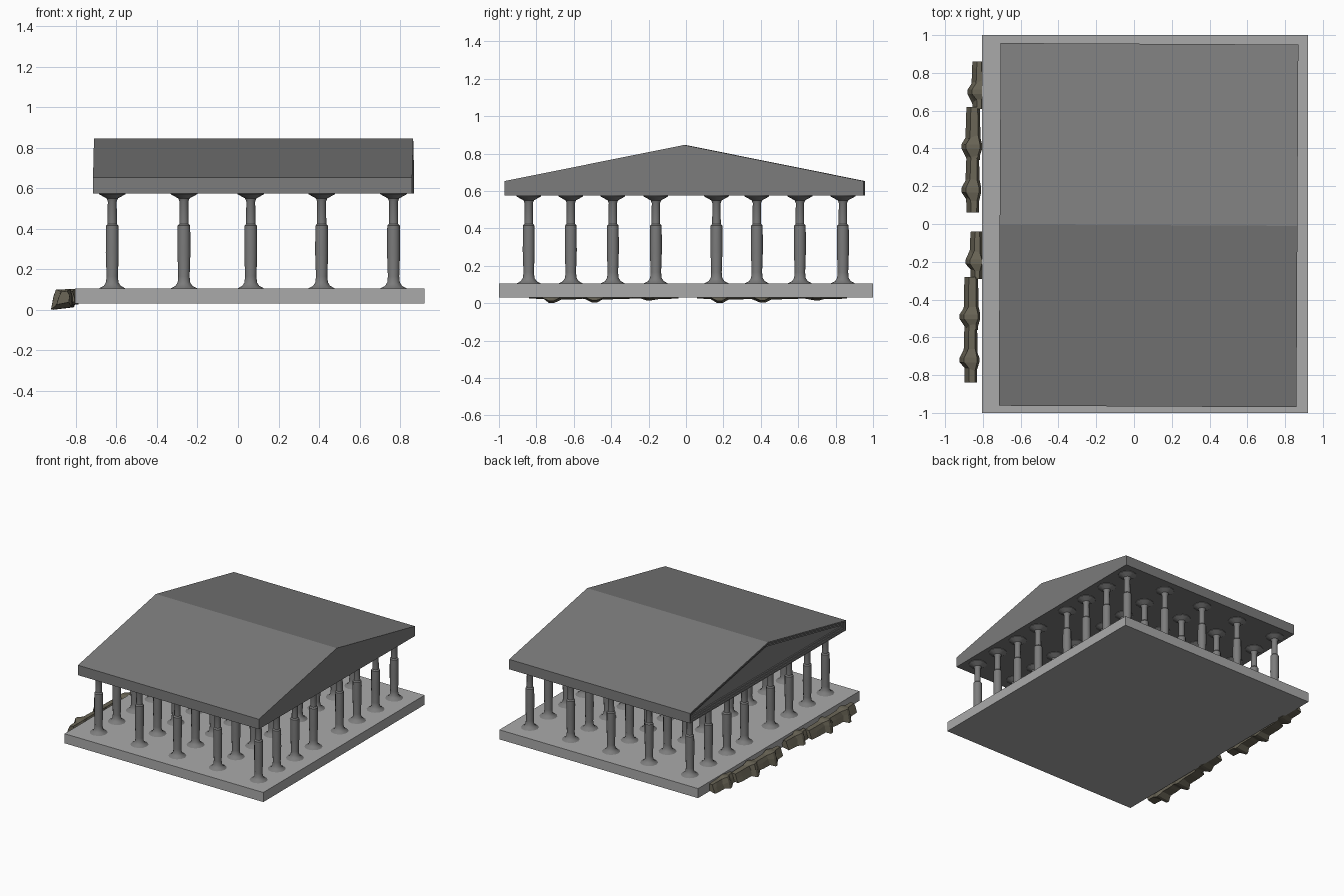
import bpy, bmesh, math, random

if "Cube" in bpy.data.objects:
    bpy.data.objects.remove(bpy.data.objects["Cube"])

random.seed(4)


def make(name, bm, mat=None):
    bmesh.ops.recalc_face_normals(bm, faces=bm.faces)
    mesh = bpy.data.meshes.new(name)
    bm.to_mesh(mesh)
    bm.free()
    ob = bpy.data.objects.new(name, mesh)
    bpy.context.collection.objects.link(ob)
    if mat:
        mesh.materials.append(mat)
    return ob


def material(name, rgb):
    m = bpy.data.materials.new(name)
    m.diffuse_color = (*rgb, 1)
    m.use_nodes = True
    m.node_tree.nodes["Principled BSDF"].inputs["Base Color"].default_value = m.diffuse_color
    return m


def loft(bm, rings):
    # skin between closed rings of points and cap both ends
    loops = [[bm.verts.new(p) for p in r] for r in rings]
    n = len(loops[0])
    for a, b in zip(loops, loops[1:]):
        for i in range(n):
            j = (i + 1) % n
            bm.faces.new((a[i], a[j], b[j], b[i]))
    return bm.faces.new(loops[0]), bm.faces.new(loops[-1])


stone = material("dark_stone", (0.2, 0.2, 0.2))
paving = material("pale_stone", (0.4, 0.4, 0.4))
rubble = material("rubble", (0.145, 0.132, 0.095))

# base slab
bm = bmesh.new()
loft(bm, [[(x, y, z) for x, y in ((-.805, -1), (.92, -1), (.92, 1), (-.805, 1))]
          for z in (.031, .106)])
make("base_slab", bm, paving)

# roof: gable profile along x, slightly turned
bm = bmesh.new()
gable = [(-.96, .575), (.96, .575), (.96, .653), (0, .846), (-.96, .653)]
left, right = loft(bm, [[(x, y, z) for y, z in gable] for x in (-.788, .788)])
bmesh.ops.recalc_face_normals(bm, faces=bm.faces)
# stepped recess in the left pediment
for _ in range(3):
    bmesh.ops.inset_region(bm, faces=[left], thickness=.011, use_even_offset=True)
    bmesh.ops.inset_region(bm, faces=[left], thickness=.002, depth=-.007,
                           use_even_offset=True)
roof = make("roof", bm, stone)
roof.location = (.077, -.006, 0)
roof.rotation_euler.z = math.radians(-.3)

# columns: one turned profile shared by the whole grid
profile = [(.068, .104), (.042, .118), (.031, .135), (.028, .165),
           (.032, .28), (.031, .415), (.023, .424), (.022, .535), (.028, .550),
           (.066, .571), (.066, .577)]
SIDES = 12
bm = bmesh.new()
loft(bm, [[(r * math.cos(math.tau * i / SIDES), r * math.sin(math.tau * i / SIDES), z)
           for i in range(SIDES)] for r, z in profile])
first = make("column", bm, stone)
bpy.context.view_layer.objects.active = first
first.select_set(True)
bpy.ops.object.shade_smooth_by_angle(angle=math.radians(35))
spots = [(x, y) for x in (-.621, -.267, .063, .413, .768)
         for y in (-.841, -.616, -.391, -.161, .163, .379, .609, .839)]
for k, (x, y) in enumerate(spots):
    ob = first if k == 0 else first.copy()
    if k:
        ob.name = "column"
        bpy.context.collection.objects.link(ob)
    ob.location = (x, y, 0)


# rubble: jagged rocks along the left edge, with a bulge near one end
def rock(y0, y1, bulge, x0, x1, dx, dy, low):
    bm = bmesh.new()
    rings = []
    for y, s in ((y0, 0), (bulge - .05, .1), (bulge - .012, 1), (bulge + .012, 1),
                 (bulge + .05, .2), ((bulge + y1) / 2 + .04, .15), (y1, 0)):
        j = lambda: random.uniform(-.009, .009)
        a, b = x0 - .027 * s, x1 + .012 * s
        lo, hi = .025 - low * s, .092 + .010 * s
        rings.append([(px + dx, y + dy + 1.3 * j() * (0 < s < 1), pz) for px, pz in
                      ((a - .006, lo), (b, lo + .012), (b + .004, .062 + j()),
                       (b - .008, hi), (a + .018, hi - .002), (a + .006, .062 + j()))])
    loft(bm, rings)
    make("rubble_rock", bm, rubble)


for dx, dy in ((0, 0), (-.01, -.90)):
    rock(.06, .36, .18, -.880, -.825, dx, dy, .025)
    rock(.34, .62, .41, -.880, -.820, dx, dy, .022)
    rock(.61, .86, .70, -.848, -.800, dx, dy, .010)
